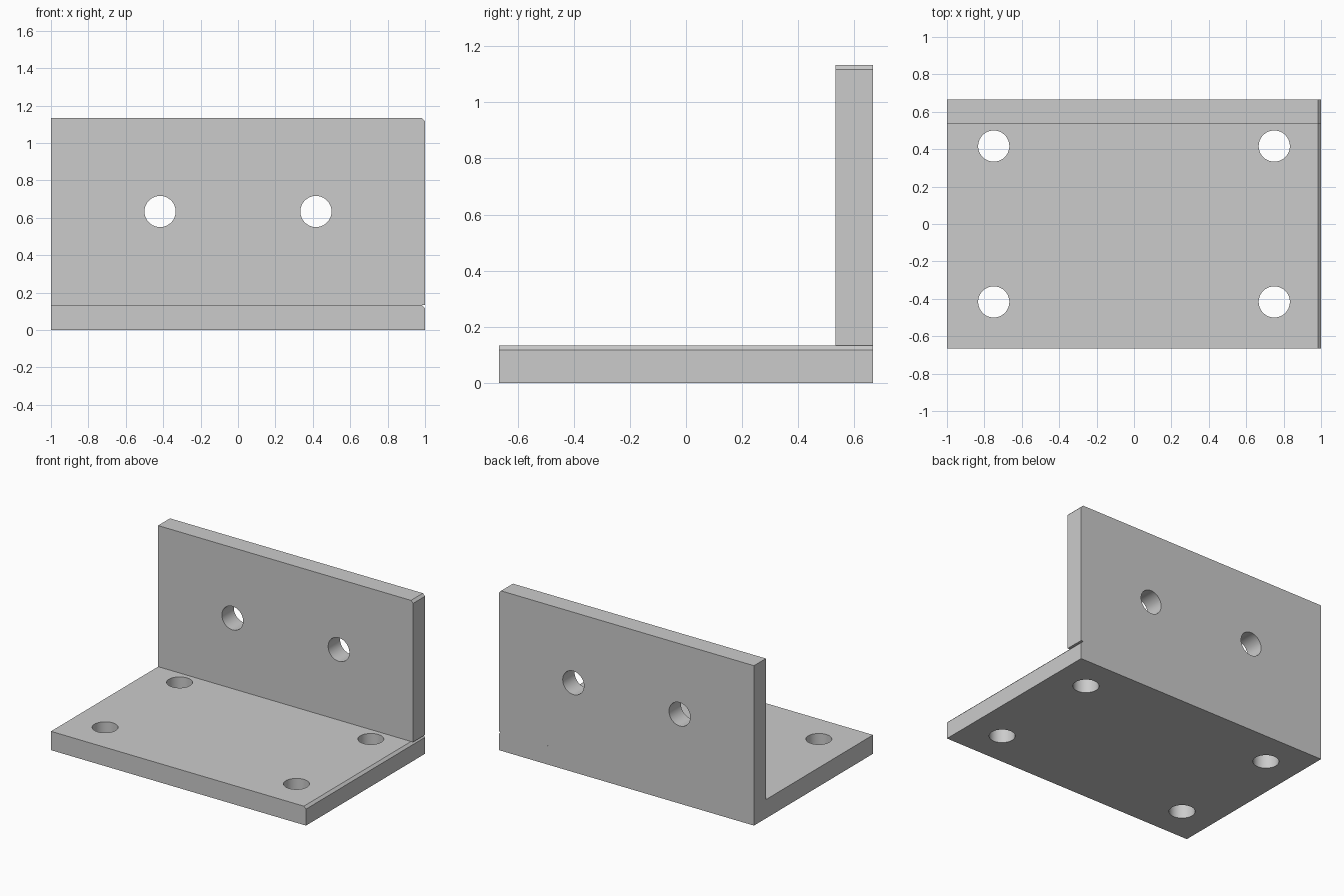
import bpy
import bmesh
from math import radians

if "Cube" in bpy.data.objects:
    bpy.data.objects.remove(bpy.data.objects["Cube"], do_unlink=True)

UNIT = 1 / 60            # bracket is 120 units wide
THICK = 8 * UNIT
DEPTH = 40 * UNIT        # half depth
HEIGHT = 60 * UNIT
CHAMFER = UNIT
HOLE_RADIUS = 5 * UNIT

grey = bpy.data.materials.new("light grey")
grey.use_nodes = True
colour = (0.6, 0.6, 0.6, 1)
grey.diffuse_color = colour
grey.node_tree.nodes["Principled BSDF"].inputs["Base Color"].default_value = colour


def plate(name, y0, y1, z0, z1):
    """Plate with its upper left edge chamfered, extruded from front to back."""
    profile = [(-1, z0), (1, z0), (1, z1 - CHAMFER), (1 - CHAMFER, z1), (-1, z1)]
    bm = bmesh.new()
    face = bm.faces.new([bm.verts.new((x, y0, z)) for x, z in profile])
    result = bmesh.ops.extrude_face_region(bm, geom=[face])
    moved = [v for v in result["geom"] if isinstance(v, bmesh.types.BMVert)]
    bmesh.ops.translate(bm, verts=moved, vec=(0, y1 - y0, 0))
    bmesh.ops.recalc_face_normals(bm, faces=bm.faces)
    mesh = bpy.data.meshes.new(name)
    bm.to_mesh(mesh)
    bm.free()
    mesh.materials.append(grey)
    obj = bpy.data.objects.new(name, mesh)
    bpy.context.collection.objects.link(obj)
    return obj


def drill(obj, centres, rotation):
    """Cut round through holes, then smooth their walls."""
    bpy.ops.object.select_all(action="DESELECT")
    for centre in centres:
        bpy.ops.mesh.primitive_cylinder_add(
            vertices=64, radius=HOLE_RADIUS, depth=THICK * 2,
            location=centre, rotation=rotation)
        cutter = bpy.context.object
        cutter.name = "hole_cutter"
        cutter.hide_render = True
        cutter.data.materials.append(grey)
        cut = obj.modifiers.new("hole", "BOOLEAN")
        cut.operation = "DIFFERENCE"
        cut.solver = "EXACT"
        cut.object = cutter
        bpy.context.view_layer.objects.active = obj
        bpy.ops.object.modifier_apply(modifier=cut.name)
        bpy.data.objects.remove(cutter, do_unlink=True)
    obj.select_set(True)
    bpy.context.view_layer.objects.active = obj
    bpy.ops.object.shade_smooth_by_angle(angle=radians(30))


# Horizontal foot with four corner holes
base = plate("base_plate", -DEPTH, DEPTH, 0, THICK)
drill(base, [(x, y, THICK / 2) for x in (-0.75, 0.75)
             for y in (-25 * UNIT, 25 * UNIT)], (0, 0, 0))

# Upright back with two holes
wall = plate("back_plate", DEPTH - THICK, DEPTH, THICK, THICK + HEIGHT)
drill(wall, [(x, DEPTH - THICK / 2, THICK + HEIGHT / 2)
             for x in (-25 * UNIT, 25 * UNIT)], (radians(90), 0, 0))
